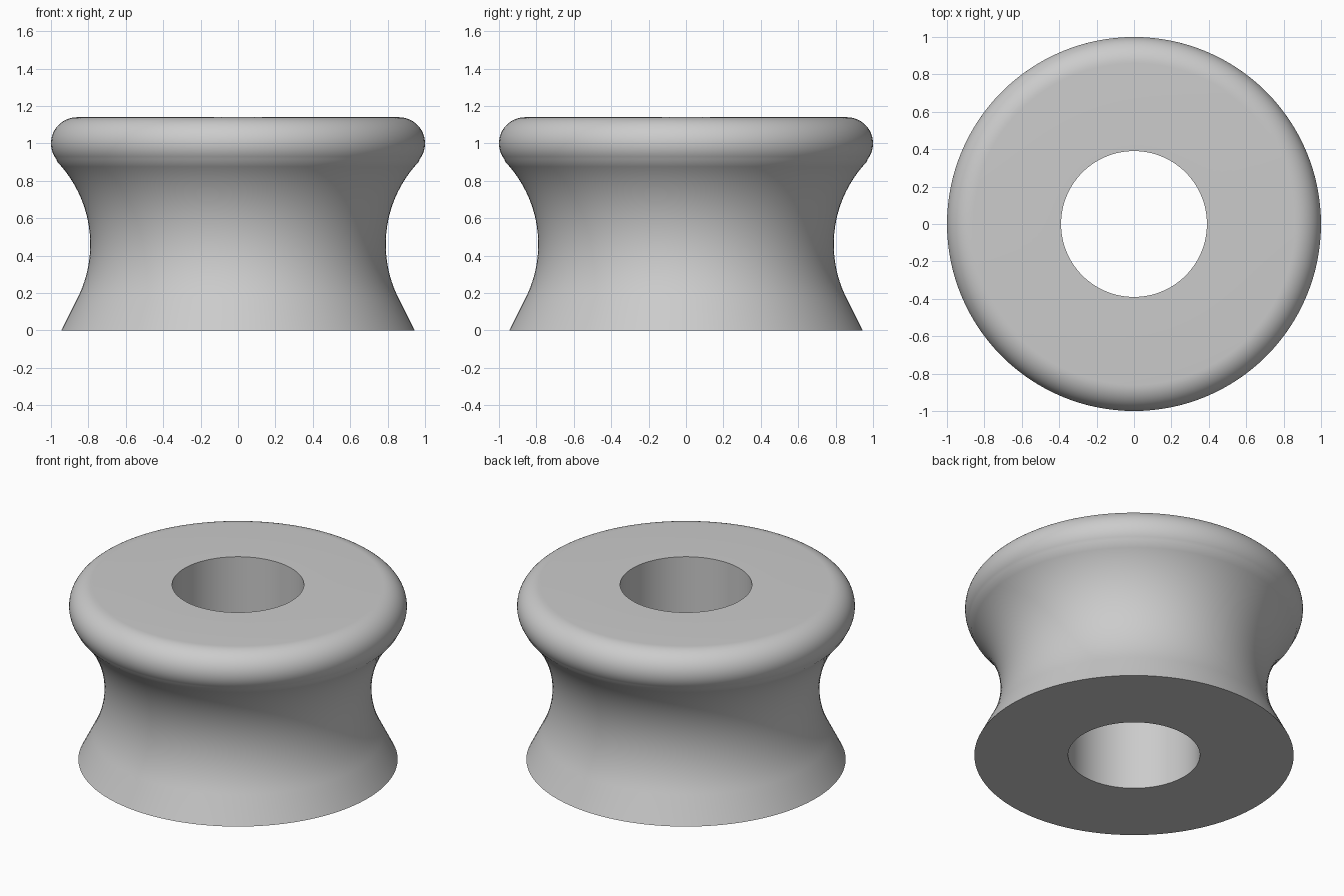
import bpy, bmesh
from math import sin, cos, atan2, hypot, pi, radians

if "Cube" in bpy.data.objects:
    bpy.data.objects.remove(bpy.data.objects["Cube"])

SEGMENTS = 128
BORE, BASE = 0.39, 0.945
BEAD_R, BEAD_X, BEAD_Z = 0.14, 0.86, 1.0
WAIST, WAIST_Z, GROOVE_R = 0.79, 0.46, 0.64


def arc(cx, cz, radius, start, end, steps):
    """Points along a circular arc in the profile plane."""
    angles = [start + (end - start) * i / steps for i in range(steps + 1)]
    return [(cx + radius * cos(a), cz + radius * sin(a)) for a in angles]


# Groove arc runs into the rounded rim where the two circles touch
groove_x = WAIST + GROOVE_R
join = atan2(WAIST_Z - BEAD_Z, groove_x - BEAD_X)
profile = [(BORE, 0), (BASE, 0)]
profile += arc(groove_x, WAIST_Z, GROOVE_R, pi + radians(27), pi + join, 24)
profile += arc(BEAD_X, BEAD_Z, BEAD_R, join, pi / 2, 20)[1:]
profile += [(BORE, BEAD_Z + BEAD_R)]

# Revolve the closed profile into a spool with a bore
bm = bmesh.new()
verts = [bm.verts.new((r, 0, z)) for r, z in profile]
edges = [bm.edges.new((v, verts[(i + 1) % len(verts)])) for i, v in enumerate(verts)]
bmesh.ops.spin(bm, geom=verts + edges, cent=(0, 0, 0), axis=(0, 0, 1),
               angle=2 * pi, steps=SEGMENTS, use_merge=True)
bmesh.ops.remove_doubles(bm, verts=bm.verts, dist=1e-5)
bmesh.ops.recalc_face_normals(bm, faces=bm.faces)
mesh = bpy.data.meshes.new("grooved_roller")
bm.to_mesh(mesh)
bm.free()
roller = bpy.data.objects.new("grooved_roller", mesh)
bpy.context.collection.objects.link(roller)

# Single plain grey
grey = bpy.data.materials.new("light_grey")
grey.use_nodes = True
colour = (0.6, 0.6, 0.6, 1)
grey.diffuse_color = colour
grey.node_tree.nodes["Principled BSDF"].inputs["Base Color"].default_value = colour
mesh.materials.append(grey)

# Smooth curves, crisp flat ends
bpy.ops.object.select_all(action="DESELECT")
roller.select_set(True)
bpy.context.view_layer.objects.active = roller
bpy.ops.object.shade_smooth_by_angle(angle=radians(30))
